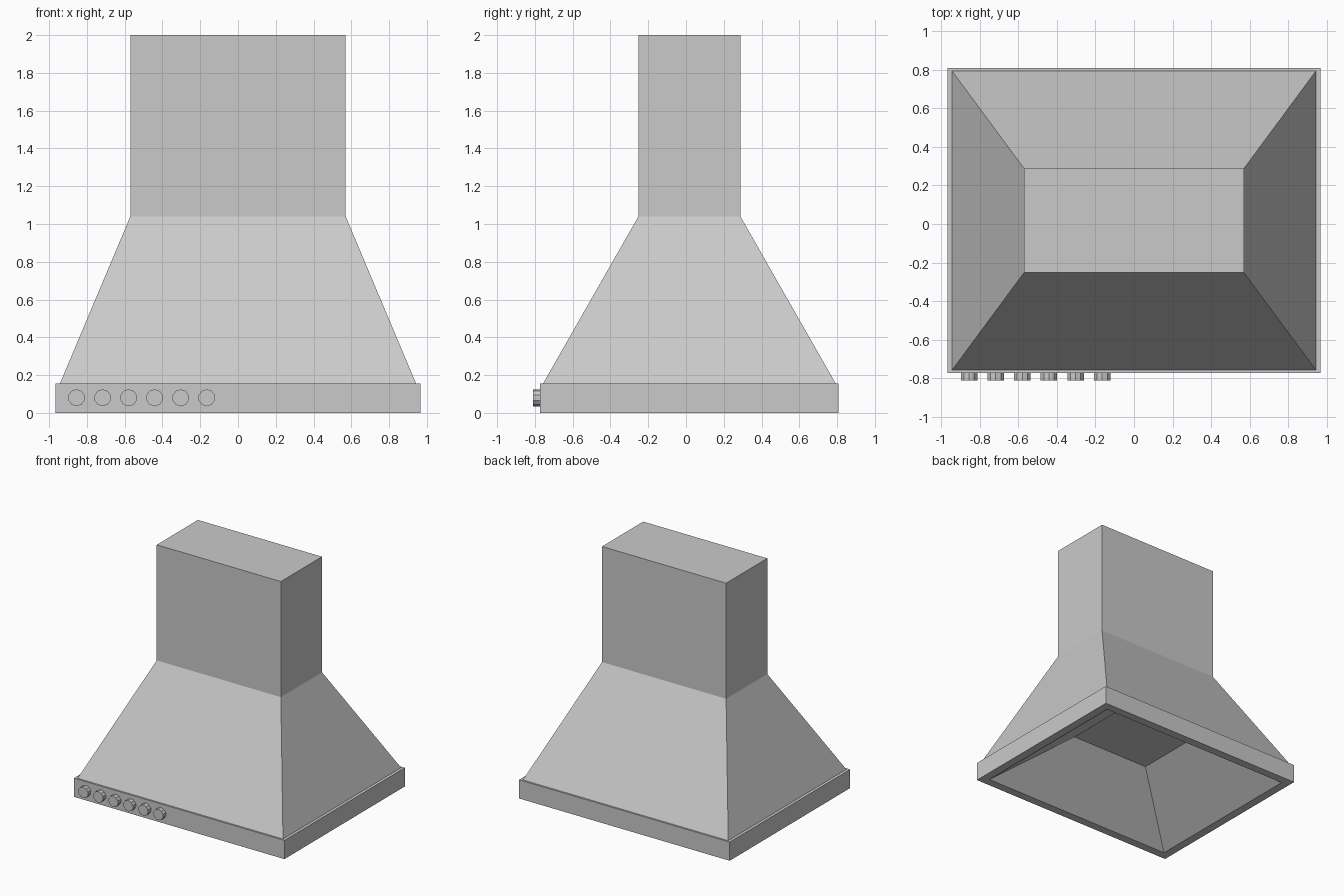
import bpy, bmesh, math
from mathutils import Matrix

if "Cube" in bpy.data.objects:
    bpy.data.objects.remove(bpy.data.objects["Cube"], do_unlink=True)

steel = bpy.data.materials.new("brushed_steel_grey")
steel.use_nodes = True
colour = (0.59, 0.59, 0.59, 1)
steel.diffuse_color = colour
steel.node_tree.nodes["Principled BSDF"].inputs["Base Color"].default_value = colour

CENTRE_Y = 0.018


def finish(name, bm):
    mesh = bpy.data.meshes.new(name)
    bm.to_mesh(mesh)
    bm.free()
    mesh.materials.append(steel)
    obj = bpy.data.objects.new(name, mesh)
    bpy.context.collection.objects.link(obj)
    return obj


def loft(name, rings, cap_first=False, cap_last=False):
    """Skin rectangles given as (half width, half depth, height)."""
    bm = bmesh.new()
    loops = [[bm.verts.new((sx * w, CENTRE_Y + sy * d, z))
              for sx, sy in ((-1, -1), (1, -1), (1, 1), (-1, 1))]
             for w, d, z in rings]
    for low, high in zip(loops, loops[1:]):
        for i in range(4):
            j = (i + 1) % 4
            bm.faces.new((low[i], low[j], high[j], high[i]))
    if cap_first:
        bm.faces.new(loops[0][::-1])
    if cap_last:
        bm.faces.new(loops[-1])
    return finish(name, bm)


# Rim with the recessed tapered liner inside, open at the top under the canopy
W, D, RIM_TOP = 0.967, 0.79, 0.155
BASE_W, BASE_D = 0.943, 0.775
LIP = 0.07
loft("rim_and_liner", [
    (0.365, 0.313, 0.405),
    (W - LIP, D - LIP, 0),
    (W, D, 0),
    (W, D, RIM_TOP),
    (BASE_W, BASE_D, RIM_TOP),
], cap_first=True)

# Sloping canopy and upright chimney
NECK_W, NECK_D, NECK_Z = 0.57, 0.27, 1.04
loft("canopy", [(BASE_W, BASE_D, RIM_TOP), (NECK_W, NECK_D, NECK_Z)])
loft("chimney", [(NECK_W, NECK_D, NECK_Z), (NECK_W, NECK_D, 2)], cap_last=True)

# Row of control knobs on the front of the rim
for i in range(6):
    bm = bmesh.new()
    bmesh.ops.create_cone(bm, cap_ends=True, segments=10, radius1=0.045,
                          radius2=0.045, depth=0.04)
    bmesh.ops.transform(
        bm, verts=bm.verts,
        matrix=Matrix.Translation((-0.855 + 0.138 * i, CENTRE_Y - D - 0.019, 0.08))
        @ Matrix.Rotation(math.pi / 2, 4, "X"))
    finish(f"control_knob_{i + 1}", bm)
